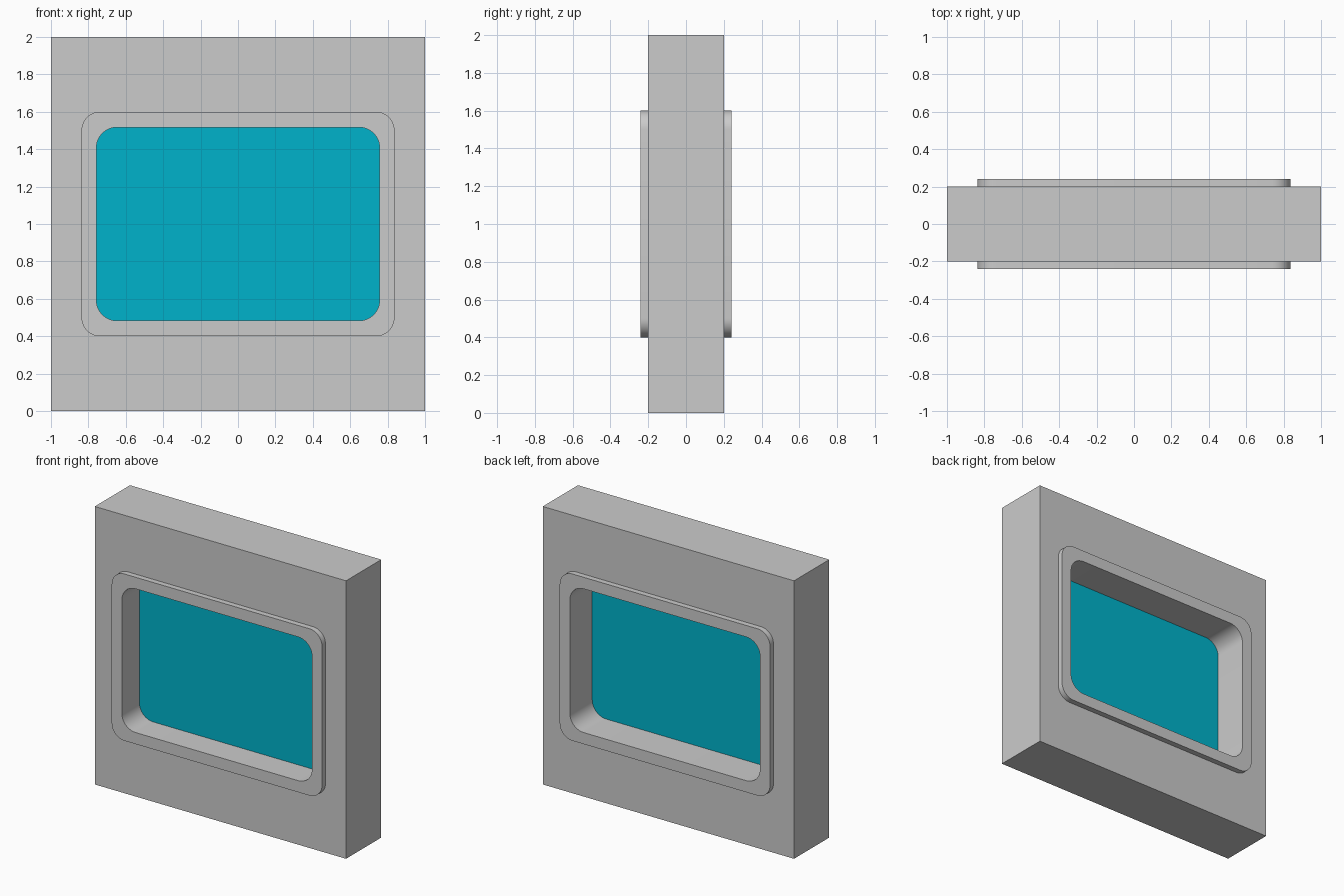
import bpy
import math

if "Cube" in bpy.data.objects:
    bpy.data.objects.remove(bpy.data.objects["Cube"])

MID_Z = 1.0


def outline(hw, hh, r, steps=10):
    """Rounded rectangle; r = 0 gives square corners."""
    corners = ((1, 1, 0), (-1, 1, 90), (-1, -1, 180), (1, -1, 270))
    pts = []
    for sx, sy, start in corners:
        cx, cy = sx * (hw - r), sy * (hh - r)
        if r == 0:
            pts.append((cx, cy))
            continue
        for i in range(steps + 1):
            a = math.radians(start + 90 * i / steps)
            pts.append((cx + r * math.cos(a), cy + r * math.sin(a)))
    return pts


def slab(name, outlines, y0, y1):
    """Extrude outlines (first is the edge, the rest are holes) from y0 to y1."""
    curve = bpy.data.curves.new(name, 'CURVE')
    curve.dimensions = '2D'
    curve.fill_mode = 'BOTH'
    curve.extrude = (y1 - y0) / 2
    for pts in outlines:
        spline = curve.splines.new('POLY')
        spline.points.add(len(pts) - 1)
        for p, (x, z) in zip(spline.points, pts):
            p.co = (x, z, 0, 1)
        spline.use_cyclic_u = True
    obj = bpy.data.objects.new(name, curve)
    bpy.context.collection.objects.link(obj)
    obj.rotation_euler.x = math.pi / 2
    obj.location = (0, (y0 + y1) / 2, MID_Z)
    bpy.ops.object.select_all(action='DESELECT')
    obj.select_set(True)
    bpy.context.view_layer.objects.active = obj
    bpy.ops.object.convert(target='MESH')
    obj = bpy.context.object
    bpy.ops.object.transform_apply(location=True, rotation=True, scale=True)
    bpy.ops.object.mode_set(mode='EDIT')
    bpy.ops.mesh.select_all(action='SELECT')
    bpy.ops.mesh.remove_doubles(threshold=0.0001)
    bpy.ops.mesh.normals_make_consistent(inside=False)
    bpy.ops.object.mode_set(mode='OBJECT')
    bpy.ops.object.shade_smooth_by_angle(angle=math.radians(30))
    return obj


# Wall block, opening hidden inside the frame
slab("wall", [outline(1, 1, 0), outline(0.80, 0.56, 0.10)], -0.2, 0.2)

# Raised window frame, standing proud of both wall faces
slab("window_frame", [outline(0.837, 0.60, 0.10), outline(0.757, 0.517, 0.11)], -0.24, 0.24)

# Thin glass pane, edges seated in the frame
pane = slab("glass_pane", [outline(0.765, 0.525, 0.11)], -0.04, -0.015)
glass = bpy.data.materials.new("glass")
glass.diffuse_color = (0.0, 0.45, 0.60, 1)
glass.use_nodes = True
glass.node_tree.nodes["Principled BSDF"].inputs["Base Color"].default_value = glass.diffuse_color
pane.data.materials.clear()
pane.data.materials.append(glass)
